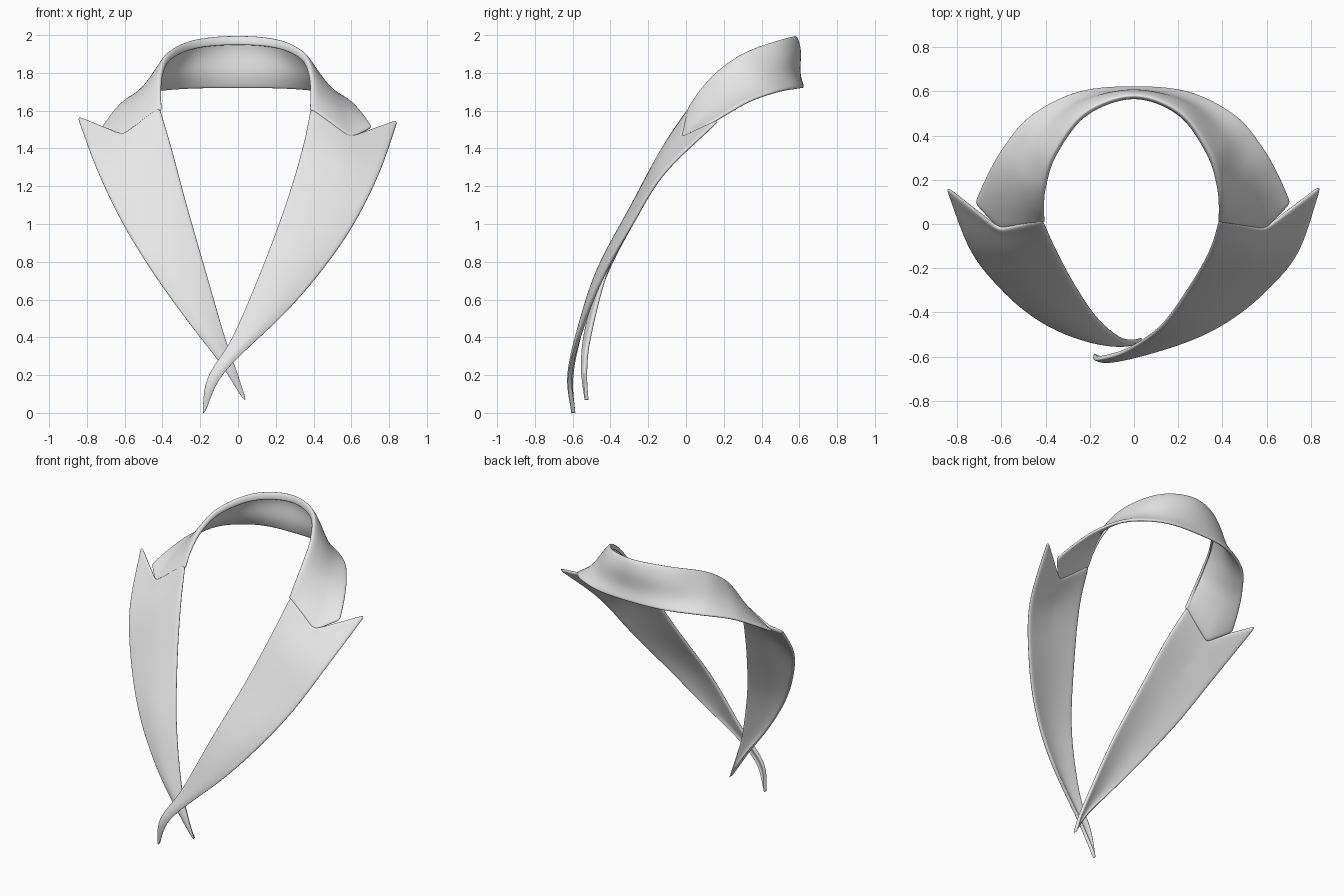
import bpy
import bmesh
import math
from mathutils import Vector

cube = bpy.data.objects.get("Cube")
if cube:
    bpy.data.objects.remove(cube)

cloth = bpy.data.materials.new("light grey cloth")
cloth.use_nodes = True
GREY = (0.8, 0.8, 0.8, 1)
cloth.diffuse_color = GREY
cloth.node_tree.nodes["Principled BSDF"].inputs["Base Color"].default_value = GREY


def spline(pts, t):
    """Point on a smooth curve through pts, t from 0 to 1."""
    pts = [Vector(p) for p in pts]
    pts = [2 * pts[0] - pts[1]] + pts + [2 * pts[-1] - pts[-2]]
    s = t * (len(pts) - 3)
    i = min(int(s), len(pts) - 4)
    u = s - i
    a, b, c, d = pts[i:i + 4]
    return 0.5 * (2 * b + (c - a) * u + (2 * a - 5 * b + 4 * c - d) * u ** 2
                  + (3 * b - a - 3 * c + d) * u ** 3)


def corner(v, peak):
    """Tent function that is 1 at peak and 0 at both ends."""
    return v / peak if v < peak else (1 - v) / (1 - peak)


def sheet(name, point, rows, cols, thickness):
    """Thick rounded cloth sheet from a function point(u, column)."""
    bm = bmesh.new()
    grid = [[bm.verts.new(point(r / rows, c)) for c in range(cols + 1)]
            for r in range(rows + 1)]
    for r in range(rows):
        for c in range(cols):
            bm.faces.new((grid[r][c], grid[r + 1][c],
                          grid[r + 1][c + 1], grid[r][c + 1]))
    bmesh.ops.remove_doubles(bm, verts=bm.verts, dist=0.0005)
    bmesh.ops.recalc_face_normals(bm, faces=bm.faces)
    mesh = bpy.data.meshes.new(name)
    bm.to_mesh(mesh)
    bm.free()
    mesh.materials.append(cloth)
    obj = bpy.data.objects.new(name, mesh)
    bpy.context.collection.objects.link(obj)
    solid = obj.modifiers.new("thickness", "SOLIDIFY")
    solid.thickness = thickness
    solid.offset = 0
    soft = obj.modifiers.new("soft edges", "SUBSURF")
    soft.levels = soft.render_levels = 2
    for poly in mesh.polygons:
        poly.use_smooth = True


# Lapels: lofted between inner and outer edges, with a notched top
def lapel(name, inner, outer):
    cols = 10

    def point(u, c):
        v = c / cols
        p = spline(inner, u).lerp(spline(outer, u), v)
        fade = max(0, 1 - u / 0.3) ** 2
        p += Vector((math.copysign(0.025, -p.x), -0.12, -0.125)) * corner(v, 0.5) * fade
        p.y -= 0.02 * math.sin(math.pi * v) * math.sin(math.pi * u)
        return p
    sheet(name, point, 36, cols, 0.022)


lapel("left_lapel",
      [(0.385, 0.022, 1.615), (0.34, -0.12, 1.4), (0.25, -0.28, 1.1), (0.12, -0.46, 0.75),
       (-0.03, -0.565, 0.4), (-0.16, -0.605, 0.18), (-0.185, -0.595, -0.01)],
      [(0.85, 0.18, 1.555), (0.75, -0.115, 1.27), (0.615, -0.285, 1.0), (0.45, -0.42, 0.76),
       (0.25, -0.52, 0.53), (-0.07, -0.61, 0.22), (-0.185, -0.595, -0.01)])
lapel("right_lapel",
      [(-0.415, 0.022, 1.62), (-0.35, -0.12, 1.4), (-0.27, -0.27, 1.1), (-0.17, -0.42, 0.75),
       (-0.07, -0.51, 0.4), (-0.01, -0.53, 0.22), (0.04, -0.525, 0.06)],
      [(-0.855, 0.175, 1.575), (-0.745, -0.11, 1.28), (-0.61, -0.285, 1.0), (-0.45, -0.42, 0.74),
       (-0.27, -0.505, 0.49), (-0.09, -0.54, 0.26), (0.04, -0.525, 0.06)])


# Collar: flared sheet around the neck, with a lip folded inside its top edge
def both_sides(half, stretch):
    return half + [(-x * stretch, y, z) for x, y, z in reversed(half[:-1])]


fold = both_sides([(0.39, 0.012, 1.602), (0.395, 0.08, 1.71), (0.385, 0.18, 1.82),
                   (0.34, 0.32, 1.915), (0.21, 0.5, 1.98), (0, 0.578, 2.0)], 1.06)
hem = both_sides([(0.71, 0.095, 1.512), (0.655, 0.22, 1.585), (0.58, 0.35, 1.655),
                  (0.46, 0.49, 1.7), (0.25, 0.595, 1.717), (0, 0.618, 1.719)], 1.015)
COLS = 12


def collar_point(u, c):
    top = spline(fold, u)
    round_back = math.sin(math.pi * u)
    inward = Vector((-top.x, 0.1 - top.y, 0)).normalized()
    if c == 0:
        return top + inward * 0.008 + Vector((0, 0, -0.05 * round_back - 0.004))
    v = (c - 1) / (COLS - 1)
    p = top.lerp(spline(hem, u), v)
    edge = max(0, 1 - min(u, 1 - u) / 0.16) ** 2
    p += Vector((0, -0.09, -0.095)) * corner(v, 7 / 11) * edge
    # rounded shoulder under the fold, then a gentle hollow above the hem
    p -= inward * 0.01 * math.sin(2 * math.pi * v) * round_back ** 2
    p.z -= 0.018 * math.sin(math.pi * v) * math.sin(2 * math.pi * u) ** 2
    return p


sheet("collar", collar_point, 48, COLS, 0.02)
